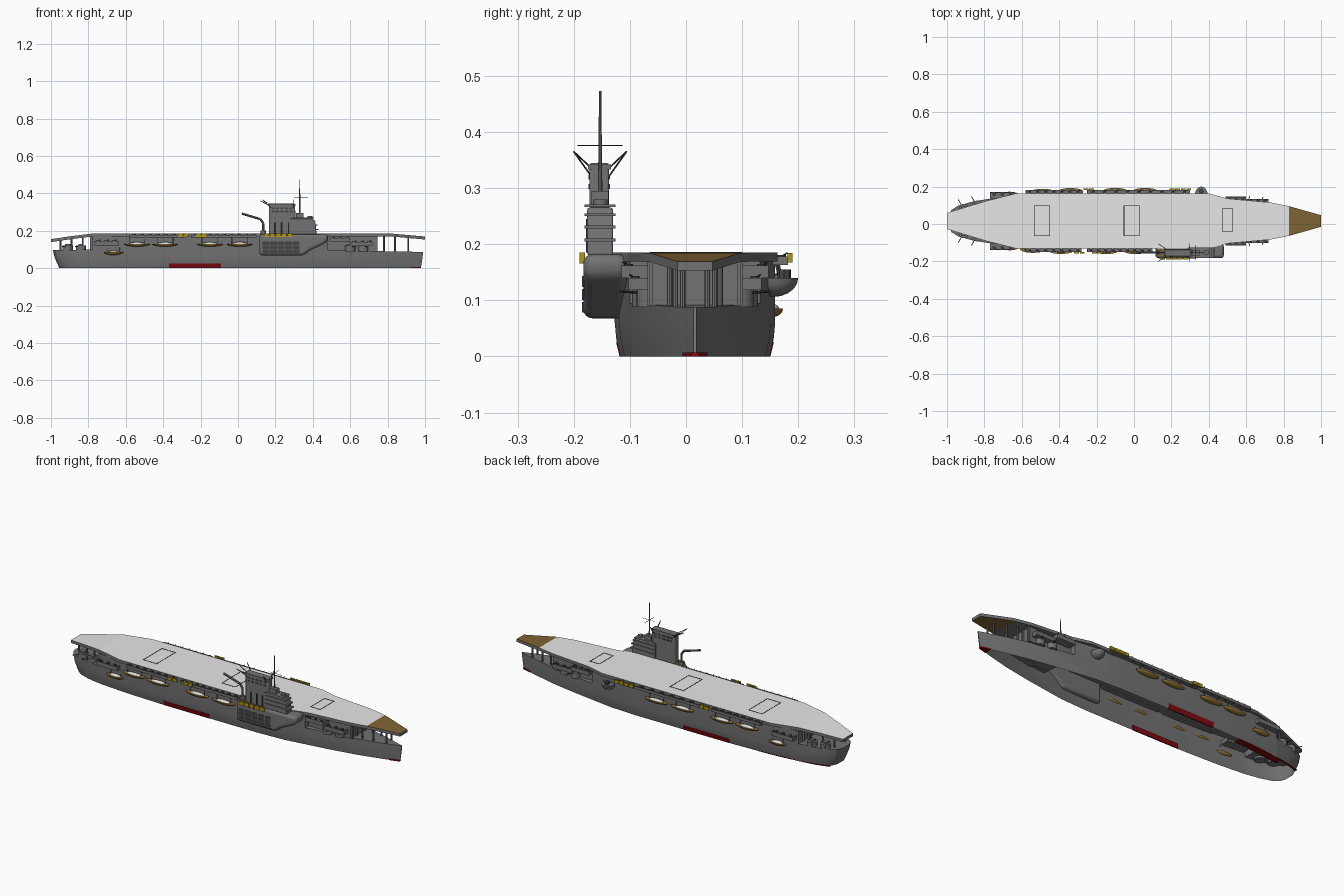
import bpy, bmesh, math
from mathutils import Vector

if "Cube" in bpy.data.objects:
    bpy.data.objects.remove(bpy.data.objects["Cube"])

CY = 0.016  # centreline of hull and flight deck


def material(name, *rgb):
    m = bpy.data.materials.new(name)
    m.use_nodes = True
    m.diffuse_color = (*rgb, 1)
    m.node_tree.nodes["Principled BSDF"].inputs["Base Color"].default_value = (*rgb, 1)
    return m


GREY = material("hull grey", .17, .17, .17)
DARK = material("dark grey", .06, .06, .06)
LIGHT = material("deck light grey", .8, .8, .8)
BROWN = material("bow deck brown", .22, .13, .035)
YELLOW = material("raft yellow", .42, .3, .01)
RED = material("waterline red", .22, .003, .006)
BLACK = material("marking black", .003, .003, .003)
WOOD = material("boat brown", .3, .18, .035)
WHITE = material("boat cover", .7, .7, .68)


def finish(name, bm, *mats, smooth=None):
    bmesh.ops.recalc_face_normals(bm, faces=bm.faces)
    me = bpy.data.meshes.new(name)
    bm.to_mesh(me)
    bm.free()
    for m in mats:
        me.materials.append(m)
    if smooth:
        me.shade_smooth()
        me.set_sharp_from_angle(angle=math.radians(smooth))
    o = bpy.data.objects.new(name, me)
    bpy.context.collection.objects.link(o)
    return o


def box(name, x, y, z, mat):
    bm = bmesh.new()
    bmesh.ops.create_cube(bm, size=1)
    for v in bm.verts:
        v.co = [a[0] + (a[1] - a[0]) * (c + .5) for a, c in zip((x, y, z), v.co)]
    return finish(name, bm, mat)


def rod(name, a, b, r, mat, r2=None, sides=8):
    a, b = Vector(a), Vector(b)
    bm = bmesh.new()
    bmesh.ops.create_cone(bm, cap_ends=True, segments=sides, radius1=r,
                          radius2=r if r2 is None else r2, depth=(b - a).length)
    q = (b - a).to_track_quat('Z', 'Y')
    for v in bm.verts:
        v.co = q @ v.co + (a + b) / 2
    return finish(name, bm, mat, smooth=40)


def prism(name, outline, y0, y1, mat, bevel):
    """Side profile in x and z, extruded across y, with rounded edges."""
    bm = bmesh.new()
    f = bm.faces.new([bm.verts.new((x, y0, z)) for x, z in outline])
    for v in bmesh.ops.extrude_face_region(bm, geom=[f])["geom"]:
        if isinstance(v, bmesh.types.BMVert):
            v.co.y = y1
    o = finish(name, bm, mat, smooth=35)
    b = o.modifiers.new("rounding", 'BEVEL')
    b.width, b.segments, b.limit_method = bevel, 4, 'ANGLE'


def half_ball(name, centre, size, upper, mat):
    """Half of an ellipsoid, cut flat at its middle and closed."""
    bm = bmesh.new()
    bmesh.ops.create_uvsphere(bm, u_segments=20, v_segments=10, radius=1)
    bmesh.ops.bisect_plane(bm, geom=bm.verts[:] + bm.edges[:] + bm.faces[:], plane_co=(0, 0, 0),
                           plane_no=(0, 0, 1), clear_outer=not upper, clear_inner=upper)
    bmesh.ops.holes_fill(bm, edges=bm.edges[:])
    for v in bm.verts:
        v.co = [c + a * k for c, a, k in zip(centre, v.co, size)]
    finish(name, bm, mat, smooth=50)


def loft(rings, closed=True):
    bm = bmesh.new()
    vs = [[bm.verts.new(p) for p in r] for r in rings]
    n = len(rings[0])
    for a, b in zip(vs, vs[1:]):
        for i in range(n if closed else n - 1):
            j = (i + 1) % n
            bm.faces.new((a[i], a[j], b[j], b[i]))
    if closed:
        bm.faces.new(vs[0])
        bm.faces.new(vs[-1])
    return bm


def lerp(table, x, k=1):
    for a, b in zip(table, table[1:]):
        if x <= b[0] and b[0] > a[0]:
            return a[k] + (b[k] - a[k]) * (x - a[0]) / (b[0] - a[0])
    return table[-1][k]


# Hull shell, open underneath: x, half width, top height
HULL = [(-.99, .03, .098), (-.975, .06, .098), (-.94, .082, .098), (-.87, .102, .098),
        (-.78, .118, .1), (-.78, .118, .17), (-.62, .133, .17), (-.4, .142, .17),
        (-.1, .143, .17), (.2, .143, .17), (.36, .135, .17), (.48, .116, .17),
        (.48, .116, .095), (.6, .097, .094), (.75, .068, .091), (.9, .03, .088), (.99, .002, .087)]
rings = []
for x, w, top in HULL:
    rake = .035 * max(0, (-x - .8) / .19) - .012 * max(0, (x - .8) / .19)
    side = [(.93, 0, 1), (.98, .03, .6), (1, .06, .25), (1, top, 0)]
    half = [(x + rake * r, w * s, z) for s, z, r in side]
    rings.append([(a, CY - b, z) for a, b, z in half] + [(a, CY + b, z) for a, b, z in reversed(half)])
bm = loft(rings, closed=False)
bm.faces.new([v for v in bm.verts if v.co.x < -.95][:8])  # transom
finish("hull", bm, GREY, smooth=30)
box("forward_hangar", (.48, .735), (CY - .085, CY + .085), (.09, .17), GREY)

# Flight deck with drooped ends: x, half width, top height
DECK = [(-1, .043, .155), (-.9, .074, .17), (-.78, .11, .185), (-.63, .147, .185), (.4, .147, .185),
        (.5, .12, .185), (.73, .099, .185), (.83, .079, .184), (1, .031, .169)]
bm = loft([[(x, CY - w, z), (x, CY + w, z), (x, CY + w, z - .016), (x, CY - w, z - .016)] for x, w, z in DECK])
deck = finish("flight_deck", bm, GREY, LIGHT, BROWN)
for p in deck.data.polygons:
    if abs(p.normal.z) > .7 and p.center.x > .83:
        p.material_index = 2
    elif p.normal.z > .7:
        p.material_index = 1

# Lift outlines on the deck
for x0, x1, y0, y1 in [(-.535, -.45, -.065, .1), (-.055, .03, -.065, .1), (.47, .53, -.04, .083)]:
    t = .003
    for xs, ys in [((x0, x1), (y0, y0 + t)), ((x0, x1), (y1 - t, y1)),
                   ((x0, x0 + t), (y0, y1)), ((x1 - t, x1), (y0, y1))]:
        box("lift_outline", xs, ys, (.184, .186), BLACK)


# Red plates amidships, stern ledge to port, small strip at the stem
def red_strip(name, s, xs, inset, top):
    rs = []
    for x in xs:
        w = lerp(HULL, x)
        low, high = w * .93 + .0015, w * (.93 + .05 * min(top / .03, 1)) + .0015
        q = max(low - inset, 0)
        rs.append([(x, CY + s * a, z) for a, z in [(low, 0), (high, top), (q, top), (q, 0)]])
    finish(name, loft(rs), RED)


for s in (-1, 1):
    red_strip("waterline_plate", s, (-.37, -.23, -.09), .006, .026)
    red_strip("bow_waterline", s, (.925, .95, .978), .02, .007)
red_strip("stern_waterline", 1, (-.82, -.7, -.62, -.54), .04, .004)
red_strip("stern_waterline_end", 1, (-.94, -.87, -.82), .01, .003)


def span(s, a, b):
    return sorted((CY + s * a, CY + s * b))


def gallery(x0, x1, s, out, z0, z1, guns):
    """Side platform with parapet and a row of light guns."""
    inner = min(lerp(DECK, x0), lerp(DECK, x1)) - .03
    outer = max(lerp(DECK, x0), lerp(DECK, x1)) + out
    box("gallery_floor", (x0, x1), span(s, inner, outer), (z0, z0 + .006), GREY)
    box("gallery_parapet", (x0, x1), span(s, outer - .004, outer), (z0, z1), GREY)
    for x in (x0, x1 - .004):
        box("gallery_end", (x, x + .004), span(s, inner, outer), (z0, z1), GREY)
    for i in range(guns):
        x = x0 + (i + .5) * (x1 - x0) / guns
        y = CY + s * (outer - .012)
        rod("light_gun_mount", (x, y, z0), (x, y, z1 + .003), .008, DARK)
        rod("light_gun_barrel", (x, y, z1), (x + .012, y + s * .01, z1 + .006), .0015, DARK)


for s in (-1, 1):
    gallery(-.77, -.64, s, .01, .122, .145, 3)
    gallery(-.58, -.28, s, .019, .163, .178, 7)
    gallery(-.25, .1 if s < 0 else .3, s, .019, .163, .178, 9)
    gallery(.6, .72, s, .008, .118, .14, 3)
    gallery(.49, .6, s, .008, .14, .162, 3)
    # Ship's boats slung against the hull sides
    fore = .05 if s > 0 else 0
    for x, z, l, out in [(fore - .54, .13, .07, .014), (fore - .39, .13, .07, .014), (fore - .15, .13, .07, .014),
                         (fore + .01, .13, .07, .014), (-.665, .085, .052, .008)]:
        y = CY + s * (lerp(HULL, x) + out)
        half_ball("boat_hull", (x, y, z), (l, .02, .015), False, WOOD)
        half_ball("boat_cover", (x, y, z), (l * .62, .013, .009), True, WHITE)
        for dx in (-.6, .6):
            rod("boat_davit", (x + dx * l, y, z), (x + dx * l, y - s * .008, z + .035), .002, GREY)
    # Rafts hung along the deck edge
    for x in ((-.32, -.29, -.225, -.195) if s < 0 else (.19, .22, .25, .28, -.27, -.24)):
        box("raft", (x, x + .026), span(s, .165, .174), (.167, .184), YELLOW)
    # Pillars under both deck overhangs
    for x, y in [(-.95, .045), (-.89, .06), (-.83, .08), (.78, .045), (.84, .035), (.91, .022)]:
        rod("deck_pillar", (x, CY + s * y, .085), (x, CY + s * y, lerp(DECK, x, 2) - .012), .005, GREY)
    # Bulkhead ribs
    for y in (.035, .075):
        box("forward_rib", (.735, .745), span(s, y, y + .006), (.09, .17), GREY)
        box("aft_rib", (-.79, -.78), span(s, y, y + .006), (.098, .17), GREY)
    # Casemate guns at stern and bow
    for x, y, d in [(-.91, .065, -.03), (-.84, .082, -.03), (.6, .085, .02), (.67, .078, .02)]:
        p = Vector((x, CY + s * y, .088))
        rod("gun_tub", p, p + Vector((0, 0, .033)), .027, GREY, sides=16)
        box("gun_shield", (x - .014, x + .014), (p.y - .012, p.y + .012), (.118, .13), GREY)
        rod("gun_barrel", (x, p.y, .112), (x + d, p.y + s * .05, .116), .002, DARK)

# Rounded sponson bowl on the port side
half_ball("port_bowl_sponson", (.36, .155, .14), (.034, .045, .034), False, GREY)
rod("bowl_gun", (.36, .175, .14), (.36, .175, .155), .012, DARK)

# Island bulge on the starboard side
prism("island_bulge", [(.115, .068), (.35, .068), (.385, .095), (.45, .125), (.48, .145), (.48, .182), (.115, .182)],
      -.183, -.105, GREY, .016)
for r in range(3):
    for i in range(5):
        x, z = .132 + i * .04, .078 + r * .023
        box("bulge_opening", (x, x + .036), (-.185, -.18), (z, z + .019), DARK)
for i in range(5):
    box("island_raft", (.14 + i * .031, .167 + i * .031), (-.19, -.18), (.166, .185), YELLOW)
box("bulge_deck_planking", (.122, .163), (-.172, -.133), (.18, .185), BROWN)

# Island: funnel, bridge tiers and rails
prism("funnel", [(.165, .18), (.31, .18), (.305, .345), (.165, .345)], -.172, -.137, GREY, .005)
box("funnel_cap", (.16, .308), (-.175, -.134), (.333, .342), GREY)
for i in range(5):
    for z in (.298, .315):
        box("funnel_vent", (.18 + i * .024, .195 + i * .024), (-.1735, -.1355), (z, z + .009), DARK)
for x in (.2, .235, .27):
    rod("funnel_pipe", (x, -.174, .185), (x, -.174, .245), .004, DARK)
prism("bridge", [(.28, .18), (.42, .18), (.415, .24), (.4, .265), (.28, .265)], -.176, -.13, GREY, .004)
for z, x in ((.205, .43), (.228, .425), (.25, .415), (.266, .405)):
    box("bridge_walkway", (.29, x), (-.181, -.126), (z, z + .005), GREY)
box("fire_control", (.31, .35), (-.168, -.138), (.265, .295), GREY)
rod("director", (.385, -.153, .265), (.385, -.153, .28), .013, GREY, sides=16)

# Mast, yards and struts
rod("mast", (.33, -.153, .29), (.33, -.153, .473), .004, GREY, .002)
rod("cross_yard", (.33, -.193, .376), (.33, -.113, .376), .001, DARK)
rod("fore_yard", (.3, -.153, .376), (.375, -.153, .376), .001, DARK)
for s in (-1, 1):
    for x in (.18, .295):
        for z in (.32, .335):
            rod("funnel_strut", (x, -.153 + s * .015, z), (x - .05 if x < .2 else x, -.153 + s * .047, .365), .0015, DARK)
rod("aft_strut", (.165, -.153, .335), (.12, -.153, .36), .002, DARK)

# Crane aft of the island
path = [(.135, .18), (.135, .24), (.12, .262), (.02, .292)]
for a, b in zip(path, path[1:]):
    rod("crane", (a[0], -.153, a[1]), (b[0], -.153, b[1]), .006, GREY)
rod("crane_base", (.135, -.153, .18), (.135, -.153, .2), .014, GREY, sides=16)
